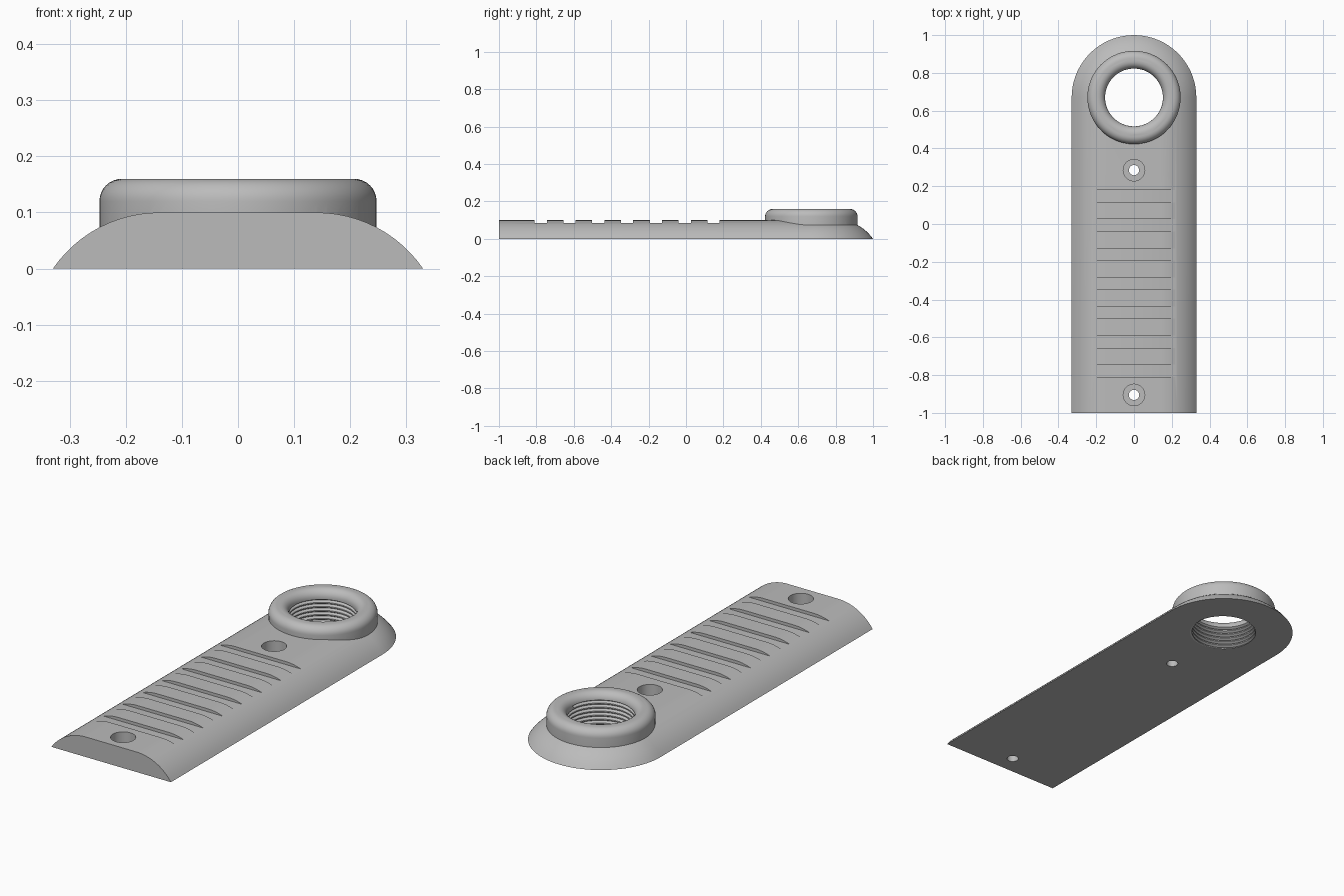
import bpy
import bmesh
from math import sin, cos, pi

if "Cube" in bpy.data.objects:
    bpy.data.objects.remove(bpy.data.objects["Cube"], do_unlink=True)

RING_Y = 0.67       # centre of the rounded end
BORE = 0.153        # radius of the threaded hole
SEGMENTS = 72

grey = bpy.data.materials.new("plain grey")
grey.use_nodes = True
grey.diffuse_color = (0.5, 0.5, 0.5, 1)
grey.node_tree.nodes["Principled BSDF"].inputs["Base Color"].default_value = (0.5, 0.5, 0.5, 1)


def finish(name, bm):
    bmesh.ops.recalc_face_normals(bm, faces=bm.faces)
    mesh = bpy.data.meshes.new(name)
    bm.to_mesh(mesh)
    bm.free()
    mesh.materials.append(grey)
    obj = bpy.data.objects.new(name, mesh)
    bpy.context.collection.objects.link(obj)
    return obj


def loft(name, levels, outline):
    """Stack closed outlines, one for each (radius, height), and cap the ends."""
    bm = bmesh.new()
    loops = [[bm.verts.new((x, y, z)) for x, y in outline(r)] for r, z in levels]
    for low, high in zip(loops, loops[1:]):
        for i in range(len(low)):
            j = (i + 1) % len(low)
            bm.faces.new((low[i], low[j], high[j], high[i]))
    bm.faces.new(loops[0])
    bm.faces.new(loops[-1])
    return finish(name, bm)


def circle(y):
    steps = [2 * pi * i / SEGMENTS for i in range(SEGMENTS)]
    return lambda r: [(r * cos(a), y + r * sin(a)) for a in steps]


def tongue(r):
    """Square front end, round back end."""
    half = SEGMENTS // 2
    arc = [(r * cos(pi * i / half), RING_Y + r * sin(pi * i / half)) for i in range(half + 1)]
    return [(-r, -1), (r, -1)] + arc


def box(name, size, centre):
    bm = bmesh.new()
    bmesh.ops.create_cube(bm, size=1)
    bmesh.ops.scale(bm, vec=size, verts=bm.verts)
    bmesh.ops.translate(bm, vec=centre, verts=bm.verts)
    return finish(name, bm)


def thread(name, pitch, turns, crest, root, z0):
    """Closed helical solid; each turn joins the next at the seam."""
    bm = bmesh.new()
    rows = 2 * turns + 1
    grid = {}
    for i in range(rows + 2):
        for j in range(SEGMENTS):
            if i < rows or j == 0:
                a = 2 * pi * j / SEGMENTS
                r = root if i % 2 else crest
                z = z0 + pitch * (i / 2 + j / SEGMENTS)
                grid[i, j] = bm.verts.new((r * cos(a), RING_Y + r * sin(a), z))

    def at(i, j):
        return grid[(i, j) if j < SEGMENTS else (i + 2, 0)]

    for i in range(rows - 1):
        for j in range(SEGMENTS):
            bm.faces.new((at(i, j), at(i, j + 1), at(i + 1, j + 1), at(i + 1, j)))
    for i, z in ((0, z0), (rows - 1, z0 + pitch * (turns + 0.5))):
        hub = bm.verts.new((0, RING_Y, z))
        rim = [at(i, j) for j in range(SEGMENTS + 1)] + [at(i + 1, 0)]
        for k in range(len(rim)):
            bm.faces.new((hub, rim[k], rim[(k + 1) % len(rim)]))
    return finish(name, bm)


def combine(target, tool, operation="DIFFERENCE"):
    tool.hide_render = True
    mod = target.modifiers.new("combine", "BOOLEAN")
    mod.operation = operation
    mod.solver = "EXACT"
    mod.object = tool
    bpy.context.view_layer.objects.active = target
    bpy.ops.object.modifier_apply(modifier=mod.name)
    bpy.data.objects.remove(tool, do_unlink=True)


# Domed base plate, its side an arc that runs level into the flat top
arc_r, sweep = 0.23, 0.972
dome = [(0.14 + arc_r * sin(sweep * t / 12), 0.1 - arc_r * (1 - cos(sweep * t / 12)))
        for t in range(12, -1, -1)]
dome[0] = (0.33, 0)
plate = loft("base_plate", dome, tongue)

# Raised collar with a rounded outer rim
fillet = 0.04
quarter = [pi / 2 * t / 8 for t in range(9)]
rim = [(0.207 + fillet * cos(a), 0.12 + fillet * sin(a)) for a in quarter]
combine(plate, loft("collar", [(0.247, 0.02)] + rim, circle(RING_Y)), "UNION")

# Bore with a flared mouth
flare = [(BORE + fillet * (1 - cos(a)), 0.12 + fillet * sin(a)) for a in quarter]
bore = [(BORE, -0.1)] + flare + [(BORE + fillet, 0.25)]
combine(plate, loft("bore_cutter", bore, circle(RING_Y)))

# Internal screw thread
combine(plate, thread("thread_cutter", 0.02, 7, BORE - 0.005, BORE + 0.012, -0.03))

# Grip slots across the handle
for k in range(7):
    combine(plate, box("slot_cutter", (0.6, 0.065, 0.1), (0, -0.777 + 0.154 * k, 0.135)))

# Counterbored screw holes
for y in (-0.905, 0.285):
    hole = [(0.027, -0.1), (0.027, 0.035), (0.057, 0.035), (0.057, 0.2)]
    combine(plate, loft("hole_cutter", hole, circle(y)))

bpy.ops.object.select_all(action="DESELECT")
plate.select_set(True)
bpy.context.view_layer.objects.active = plate
bpy.ops.object.shade_smooth_by_angle(angle=pi / 6)
